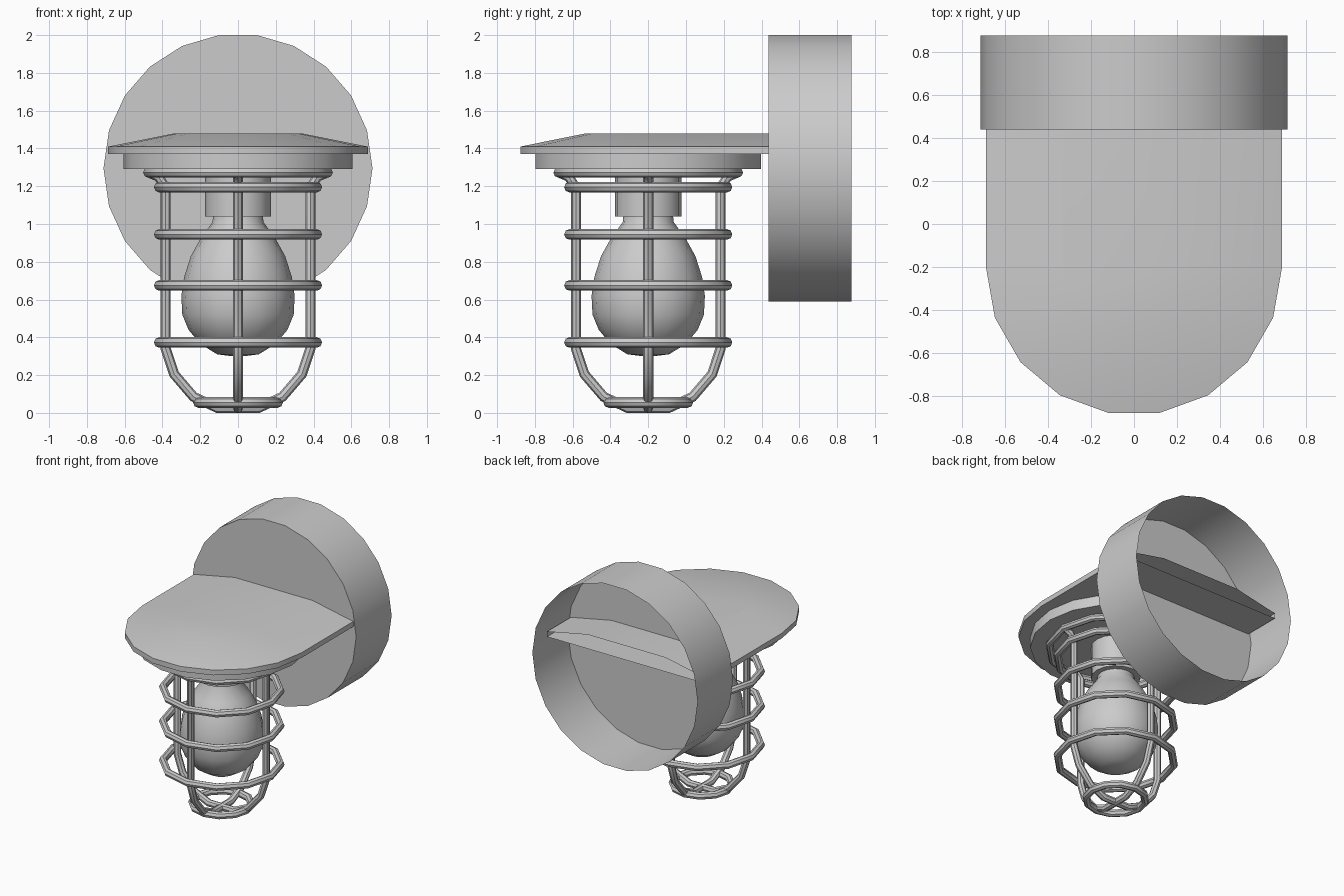
import bpy, bmesh, math
from math import sin, cos, pi, radians

if "Cube" in bpy.data.objects:
    bpy.data.objects.remove(bpy.data.objects["Cube"])

CY = -0.2  # y of the lamp axis


def finish(ob, angle=40):
    bpy.ops.object.select_all(action='DESELECT')
    ob.select_set(True)
    bpy.context.view_layer.objects.active = ob
    bpy.ops.object.shade_smooth_by_angle(angle=radians(angle))
    return ob


def from_bmesh(name, bm, recalc=True):
    if recalc:
        bmesh.ops.recalc_face_normals(bm, faces=bm.faces[:])
    me = bpy.data.meshes.new(name)
    bm.to_mesh(me)
    bm.free()
    ob = bpy.data.objects.new(name, me)
    bpy.context.collection.objects.link(ob)
    return finish(ob)


def lathe(name, profile, n):
    """Revolve (radius, z) points around the lamp axis, capping open ends."""
    bm = bmesh.new()
    rings = [[bm.verts.new((r * cos(2 * pi * i / n), CY + r * sin(2 * pi * i / n), z))
              for i in range(n)] for r, z in profile]
    for a, b in zip(rings, rings[1:]):
        for i in range(n):
            j = (i + 1) % n
            bm.faces.new((a[i], a[j], b[j], b[i]))
    bm.faces.new(rings[0])
    bm.faces.new(rings[-1])
    return from_bmesh(name, bm)


def ring(name, z, major, minor):
    bpy.ops.mesh.primitive_torus_add(major_segments=12, minor_segments=8, major_radius=major,
                                     minor_radius=minor, location=(0, CY, z))
    ob = bpy.context.object
    ob.name = name
    return finish(ob)


def wire(name, points, radius):
    cu = bpy.data.curves.new(name, 'CURVE')
    cu.dimensions = '3D'
    cu.bevel_depth = radius
    cu.bevel_resolution = 2
    sp = cu.splines.new('POLY')
    sp.points.add(len(points) - 1)
    for p, co in zip(sp.points, points):
        p.co = (*co, 1)
    ob = bpy.data.objects.new(name, cu)
    bpy.context.collection.objects.link(ob)
    bpy.ops.object.select_all(action='DESELECT')
    ob.select_set(True)
    bpy.context.view_layer.objects.active = ob
    bpy.ops.object.convert(target='MESH')
    return finish(bpy.context.object)


# Wall drum: closed at the front, open at the back
bm = bmesh.new()
n, R, zc = 22, 0.712, 1.295
front, back = [[bm.verts.new((R * cos(2 * pi * i / n), y, zc + R * sin(2 * pi * i / n)))
                for i in range(n)] for y in (0.438, 0.875)]
bm.faces.new(front)
for i in range(n):
    j = (i + 1) % n
    bm.faces.new((front[j], front[i], back[i], back[j]))
from_bmesh("wall_drum", bm, recalc=False)

# Hood: half-round front, sloped top, open end running inside the drum
bm = bmesh.new()


def hood_loop(r, z):
    pts = [(r, 0.73)] + [(r * cos(radians(20 * i)), CY - r * sin(radians(20 * i)))
                         for i in range(10)] + [(-r, 0.73)]
    return [bm.verts.new((x, y, z)) for x, y in pts]


loops = [hood_loop(0.687, 1.37), hood_loop(0.687, 1.41), hood_loop(0.335, 1.48)]
for a, b in zip(loops, loops[1:]):
    for i in range(len(a) - 1):
        bm.faces.new((a[i], a[i + 1], b[i + 1], b[i]))
bm.faces.new(loops[0])
bm.faces.new(loops[-1])
from_bmesh("hood", bm)

# Collar, socket and bulb
lathe("collar", [(0.605, 1.29), (0.605, 1.37)], 18)
lathe("socket", [(0.175, 1.04), (0.175, 1.30)], 16)
lathe("bulb", [(0.13, 1.06), (0.135, 1.01), (0.2, 0.92), (0.25, 0.83), (0.285, 0.72), (0.3, 0.62),
               (0.295, 0.52), (0.262, 0.44), (0.2, 0.365), (0.11, 0.31), (0.03, 0.30)], 16)

# Cage rings
ring("cage_top_ring", 1.272, 0.476, 0.026)
for k, z in enumerate((1.195, 0.945, 0.675, 0.373)):
    ring(f"cage_ring_{k + 1}", z, 0.417, 0.028)
ring("cage_bottom_ring", 0.055, 0.21, 0.028)

# Two crossing U-shaped cage wires
half = [(0.47, 1.272), (0.42, 1.25), (0.383, 1.19), (0.383, 0.34), (0.338, 0.205),
        (0.235, 0.085), (0.11, 0.027)]
path = half + [(-r, z) for r, z in reversed(half)]
wire("cage_wire_side", [(r, CY, z) for r, z in path], 0.027)
wire("cage_wire_front", [(0, CY + r, z) for r, z in path], 0.027)
